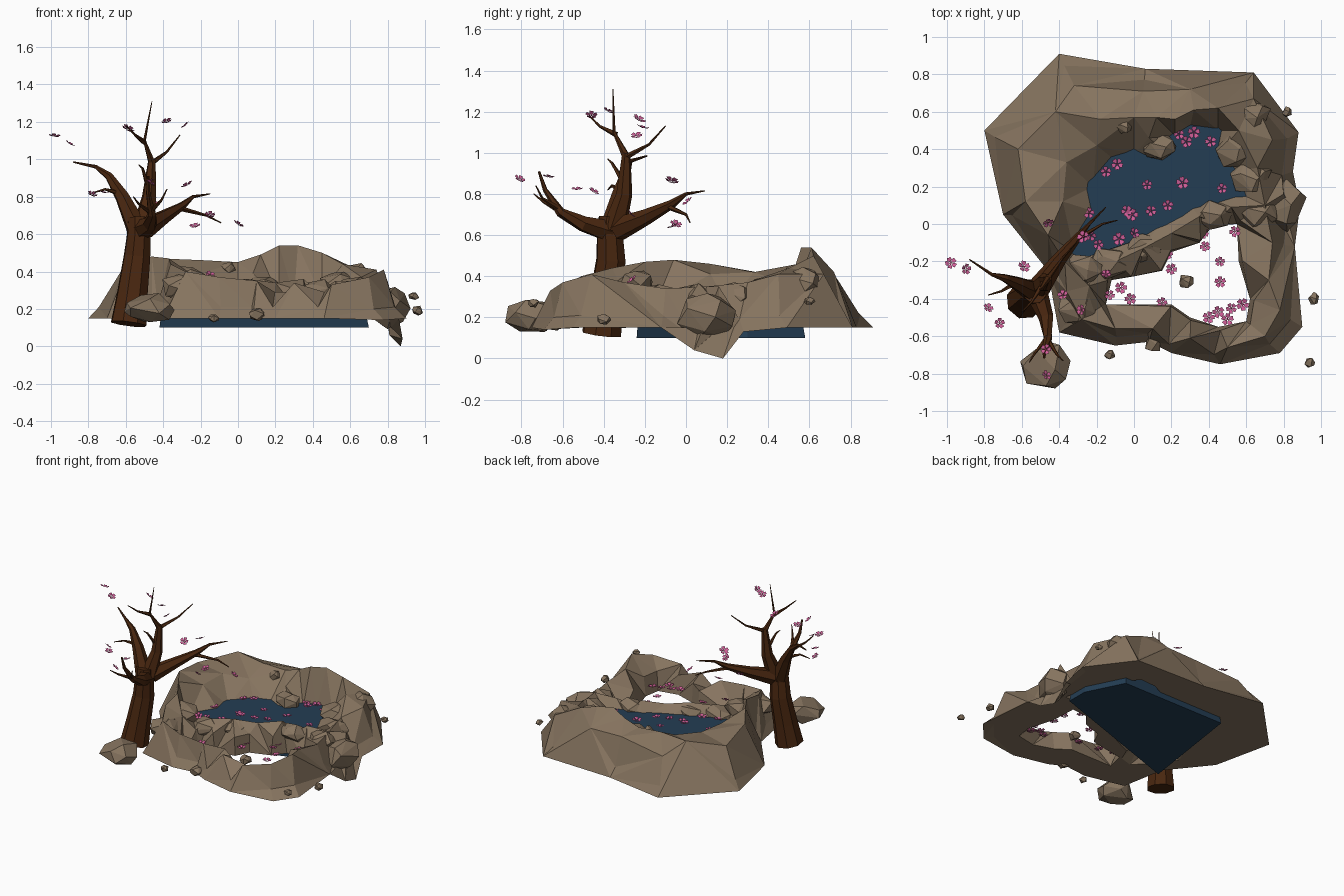
import bpy
import bmesh
import math
import random
from mathutils import Vector, Euler
from mathutils.geometry import delaunay_2d_cdt

rng = random.Random(7)
default_cube = bpy.data.objects.get("Cube")
if default_cube:
    bpy.data.objects.remove(default_cube, do_unlink=True)

def make_material(name, red, green, blue):
    material = bpy.data.materials.new(name)
    material.use_nodes = True
    material.diffuse_color = (red, green, blue, 1)
    material.node_tree.nodes["Principled BSDF"].inputs["Base Color"].default_value = material.diffuse_color
    return material

stone = make_material("tan stone", .24, .175, .115)
water = make_material("deep blue water", .017, .047, .088)
bark = make_material("dark brown bark", .067, .02, .005)
pink = make_material("blossom pink", .62, .11, .31)
rose = make_material("blossom heart", .4, .04, .15)

def finish(bm, name, *materials, recalc=True):
    """Turn a bmesh into a flat shaded object."""
    if recalc:
        bmesh.ops.recalc_face_normals(bm, faces=bm.faces)
    mesh = bpy.data.meshes.new(name)
    bm.to_mesh(mesh)
    bm.free()
    for material in materials:
        mesh.materials.append(material)
    bpy.context.collection.objects.link(bpy.data.objects.new(name, mesh))

def inside(point, loop):
    """Even-odd test of a point against a closed outline."""
    hit = False
    for a, b in zip(loop, loop[1:] + loop[:1]):
        if (a[1] > point[1]) != (b[1] > point[1]):
            t = (point[1] - a[1]) / (b[1] - a[1])
            hit ^= point[0] < a[0] + t * (b[0] - a[0])
    return hit

# Rock bank: outer foot, ridge points and the two openings
BASE, WATER_TOP = .15, .29
rim = [(-.4, .91, BASE), (.06, .83, BASE), (.64, .81, BASE), (.88, .49, BASE), (.85, .28, .13),
       (.87, .18, 0), (.88, .04, .04), (.86, -.12, BASE), (.9, -.55, BASE), (.78, -.69, .14),
       (.46, -.75, BASE), (.2, -.69, BASE), (.08, -.63, BASE), (-.1, -.65, BASE), (-.4, -.58, BASE),
       (-.43, -.42, BASE), (-.46, -.25, BASE), (-.7, .05, BASE), (-.8, .5, BASE)]
ridge = [(-.58, .12, .46), (-.62, .4, .41), (-.42, .6, .47), (-.32, .74, .38), (-.18, .56, .46),
         (.05, .71, .42), (0, .57, .45), (.12, .57, .49), (.22, .56, .54), (.32, .61, .54),
         (.3, .72, .42), (.45, .62, .5), (.64, .67, .41), (.56, .5, .44), (.74, .45, .41),
         (.66, .3, .37), (-.46, -.06, .48), (-.38, .12, .41), (-.36, .33, .42), (-.2, .42, .39),
         (.08, .46, .39), (.8, .16, .35), (.7, .1, .35), (.74, -.1, .34), (.72, -.3, .37),
         (.78, -.46, .41), (.7, -.6, .37), (.5, -.66, .33), (.3, -.61, .34), (.1, -.56, .35),
         (-.1, -.56, .37), (-.28, -.51, .4), (-.36, -.36, .44), (-.24, -.33, .38), (-.37, -.2, .47),
         (-.1, -.2, .35), (.05, -.13, .36), (.2, -.05, .34), (.35, .04, .36), (.52, .09, .35)]
pool = [(-.32, -.15), (-.2, -.15), (-.05, -.1), (.15, .02), (.3, .1), (.42, .13), (.55, .17), (.51, .28),
        (.42, .35), (.45, .5), (.3, .52), (.22, .47), (.22, .34), (.1, .32), (0, .37), (-.1, .34),
        (-.22, .2), (-.19, .06)]
gap = [(-.15, -.43), (.2, -.43), (.3, -.5), (.45, -.55), (.6, -.52), (.62, -.4), (.56, -.2), (.55, 0),
       (.42, -.01), (.35, -.1), (.2, -.15), (.15, -.25), (0, -.28), (-.12, -.3)]

def build_bank():
    # A low skirt lies inside the foot, a steep lip surrounds the gap
    skirt = [(x * .93, y * .93, z + .06) for x, y, z in rim]
    lip = [(.25 + (x - .25) * 1.06, -.28 + (y + .28) * 1.07, .29) for x, y in gap]
    points, edges = [], []
    for loop in (rim, [(x, y, WATER_TOP - .03) for x, y in pool], [(x, y, BASE) for x, y in gap]):
        start, count = len(points), len(loop)
        points += loop
        edges += [(start + i, start + (i + 1) % count) for i in range(count)]
    border = len(points)
    points += skirt + lip + ridge
    verts, _, faces, origin, _, _ = delaunay_2d_cdt([Vector(p[:2]) for p in points], edges, [], 0, 1e-5)
    bm = bmesh.new()
    top, under = [], []
    for co, source in zip(verts, origin):
        index = source[0] if source else border
        top.append(bm.verts.new((co.x, co.y, points[index][2])))
        under.append(top[-1] if index < border else bm.verts.new((co.x, co.y, BASE)))
    for face in faces:
        middle = sum((verts[i] for i in face), Vector((0, 0))) / len(face)
        if inside(middle, rim) and not inside(middle, pool) and not inside(middle, gap):
            bm.faces.new([top[i] for i in face])
            if any(under[i] is not top[i] for i in face):
                bm.faces.new([under[i] for i in reversed(face)])
    bmesh.ops.delete(bm, geom=[v for v in bm.verts if not v.link_faces], context="VERTS")
    finish(bm, "rock_bank", stone)

def boulder(name, centre, size, count=16):
    """Chunky stone: the hull of scattered points on an ellipsoid."""
    bm = bmesh.new()
    for i in range(count):
        height = 1 - 2 * (i + .5) / count
        angle = i * 2.4 + rng.uniform(-.4, .4)
        reach = math.sqrt(1 - height * height)
        spot = Vector((reach * math.cos(angle), reach * math.sin(angle), height)) * rng.uniform(.85, 1.1)
        bm.verts.new([c + s * p for c, s, p in zip(centre, size, spot)])
    hull = bmesh.ops.convex_hull(bm, input=bm.verts)
    unused = {v for v in hull["geom_interior"] if isinstance(v, bmesh.types.BMVert)}
    bmesh.ops.delete(bm, geom=list(unused), context="VERTS")
    finish(bm, name, stone)

build_bank()

# Stones set along the pool edge and divider, the last one hanging over the side
for x, y, z, r, wide in [(.62, .24, .3, .1, 1.2), (.53, .4, .33, .1, 1.1), (.14, .41, .31, .08, 1.2),
                         (.42, .05, .29, .08, 1.5), (.06, -.12, .29, .08, 1.5), (-.13, -.21, .28, .09, 1.4),
                         (-.28, -.24, .36, .09, 1.2), (-.3, -.45, .32, .1, 1.1), (.62, .58, .37, .09, 1.3),
                         (.66, .06, .28, .1, 1.1), (.8, .1, .21, .14, .85)]:
    boulder("bank_stone", (x, y, z), (r * wide, r, r * .85))

# Loose stones around the bank
boulder("front_boulder", (-.475, -.76, .2), (.15, .155, .085))
for x, y, z, r in [(-.13, -.7, .15, .03), (.1, -.64, .17, .05), (.94, -.74, .27, .03), (.96, -.4, .19, .035),
                   (.82, .6, .28, .03), (.28, -.31, .18, .045), (-.05, .52, .42, .045)]:
    boulder("loose_stone", (x, y, z), (r, r, r * .8), 12)

# Water slab
bm = bmesh.new()
outline = [(-.42, -.24), (.7, .14), (.7, .3), (.56, .58), (-.3, .58)]
sheet = bm.faces.new([bm.verts.new((x, y, .1)) for x, y in outline])
raised = bmesh.ops.extrude_face_region(bm, geom=[sheet], use_keep_orig=True)
for item in raised["geom"]:
    if isinstance(item, bmesh.types.BMVert):
        item.co = item.co.x * .94, item.co.y * .94, WATER_TOP
finish(bm, "pool_water", water)

def limb(name, path, start, end, sides=6, thinning=1.6):
    """Faceted tube through the path points, thinning quickly at first."""
    bm = bmesh.new()
    path = [Vector(p) for p in path]
    last = len(path) - 1
    rings = []
    for i, p in enumerate(path):
        along = (path[min(i + 1, last)] - path[max(i - 1, 0)]).normalized()
        side = along.cross(Vector((.3, .9, .1))).normalized()
        other = along.cross(side)
        radius = end + (start - end) * (1 - i / last) ** thinning
        rings.append([bm.verts.new(p + radius * (math.cos(a) * side + math.sin(a) * other))
                      for a in (k * math.tau / sides for k in range(sides))])
    for low, high in zip(rings, rings[1:]):
        for k in range(sides):
            n = (k + 1) % sides
            bm.faces.new((low[k], low[n], high[n], high[k]))
    bm.faces.new(rings[0])
    bm.faces.new(rings[-1])
    finish(bm, name, bark)

# Tree trunk, main branches and twigs
limb("trunk", [(-.585, -.41, .12), (-.565, -.39, .28), (-.54, -.365, .48), (-.53, -.37, .6),
               (-.53, -.365, .69)], .1, .062, 8)
limb("left_branch", [(-.54, -.36, .63), (-.62, -.32, .8), (-.69, -.29, .91), (-.76, -.27, .96),
                     (-.88, -.19, .985)], .06, .004)
limb("upright_branch", [(-.51, -.35, .63), (-.475, -.3, .8), (-.46, -.29, 1)], .06, .02, thinning=1)
limb("crown_twig", [(-.46, -.29, .98), (-.5, -.35, 1.1), (-.46, -.355, 1.31)], .02, .002)
limb("right_branch", [(-.5, -.33, .63), (-.4, -.19, .69), (-.3, -.07, .75), (-.24, 0, .8),
                      (-.15, .09, .815)], .06, .003)
limb("front_branch", [(-.52, -.37, .62), (-.47, -.5, .655), (-.46, -.61, .71), (-.48, -.685, .82),
                      (-.48, -.715, .91)], .06, .006)
for path in [[(-.46, -.29, .98), (-.38, -.18, 1.04), (-.31, -.1, 1.13)],
             [(-.5, -.34, 1.09), (-.55, -.42, 1.13), (-.6, -.47, 1.18)],
             [(-.32, -.09, .74), (-.17, 0, .7), (-.09, .02, .66)],
             [(-.46, -.62, .73), (-.41, -.7, .78), (-.38, -.73, .84)],
             [(-.46, -.6, .71), (-.53, -.69, .76), (-.56, -.74, .8)],
             [(-.64, -.32, .82), (-.71, -.36, .84), (-.78, -.38, .82)],
             [(-.48, -.3, .85), (-.51, -.36, .95), (-.53, -.38, .97)]]:
    limb("twig", path, .015, .003, 5)

def blossoms(name, spots, tilt):
    """Five notched, slightly cupped petals around a small heart, at every spot."""
    bm = bmesh.new()
    petal = [(.1, 0), (.55, -.36), (.95, -.32), (.9, 0), (.95, .32), (.55, .36)]
    turns = [k * math.tau / 5 for k in range(5)]
    for spot in spots:
        turn = Euler((rng.uniform(-tilt, tilt), rng.uniform(-tilt, tilt), rng.uniform(0, 6)))
        size = rng.uniform(.028, .036)

        def place(x, y, lift):
            local = Vector((x, y, lift)) * size
            local.rotate(turn)
            return bm.verts.new(local + Vector(spot))

        for c, s in [(math.cos(a), math.sin(a)) for a in turns]:
            bm.faces.new([place(x * c - y * s, x * s + y * c, x * .3) for x, y in petal])
        heart = bm.faces.new([place(.16 * math.cos(a), .16 * math.sin(a), .12) for a in turns])
        heart.material_index = 1
    finish(bm, name, pink, rose, recalc=False)

pool_spots = [(-.15, .28), (-.09, .32), (.07, .21), (.26, .22), (.24, .48), (.32, .49), (.28, .44), (.41, .44),
              (.47, .19), (.18, .1), (.09, .07), (-.04, .07), (-.01, .05), (-.08, -.08), (-.19, -.11), (-.24, .06)]
gap_spots = [(.54, -.04), (.37, -.05), (.38, -.12), (.18, -.16), (.2, -.24), (.46, -.2), (.46, -.31), (.58, -.43),
             (.52, -.45), (.45, -.47), (.4, -.5), (.5, -.51), (.15, -.42), (-.07, -.34), (-.02, -.4), (-.13, -.38)]
blossoms("pool_blossoms", [(x, y, WATER_TOP + .01) for x, y in pool_spots], .1)
blossoms("gap_blossoms", [(x, y, .22) for x, y in gap_spots], .1)
blossoms("drifting_blossoms", [
    (-.98, -.21, 1.12), (-.9, -.24, 1.08), (-.47, -.81, .87), (-.47, -.67, .88), (-.78, -.45, .81),
    (-.72, -.53, .82), (-.38, -.38, 1.2), (-.28, -.46, 1.18), (-.27, -.07, .86), (-.23, -.06, .64),
    (0, -.05, .65), (-.15, -.27, .7), (-.59, -.23, 1.16), (-.46, .01, .76), (-.15, -.26, .38)], .7)
